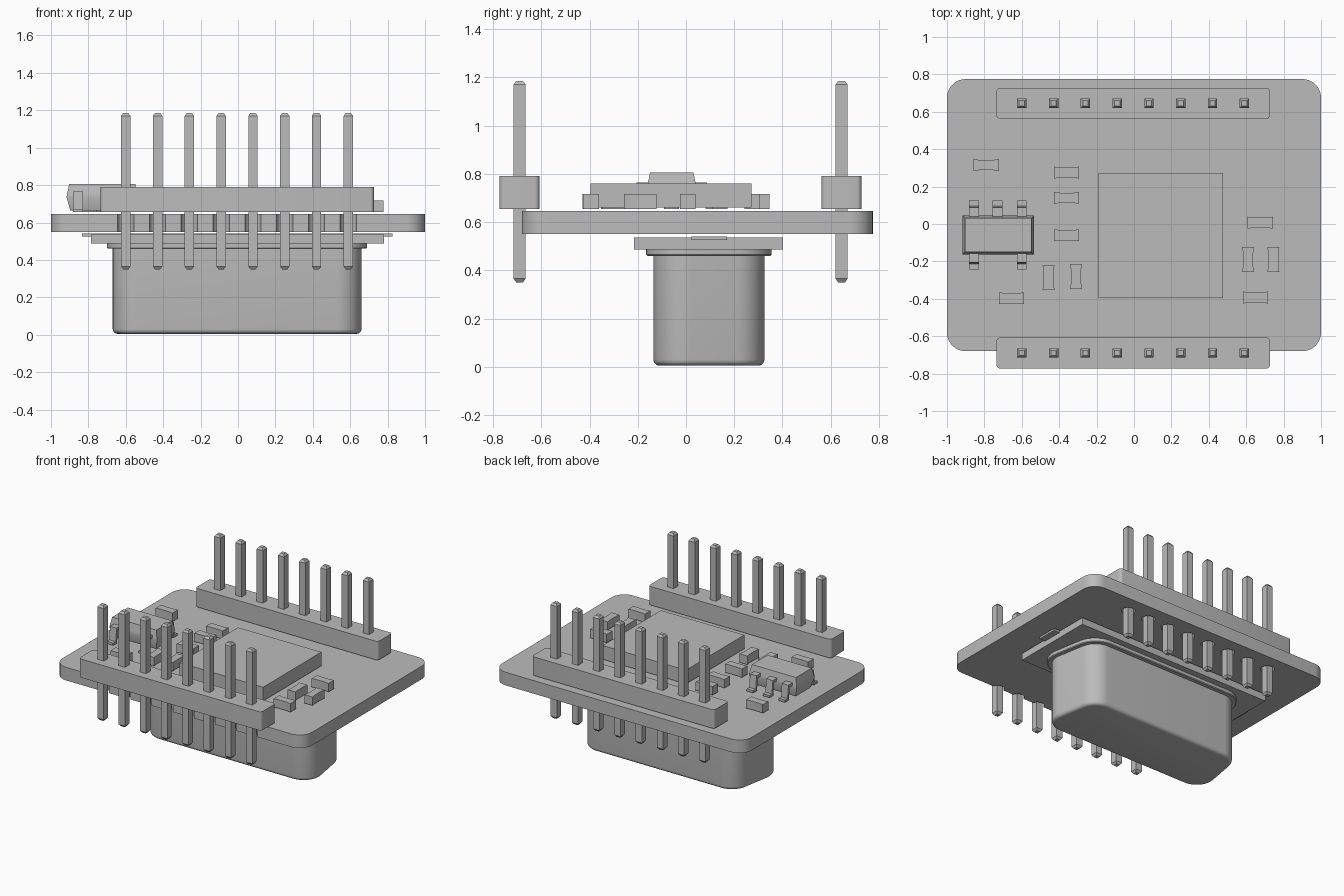
import bpy, bmesh, math

cube = bpy.data.objects.get("Cube")
if cube:
    bpy.data.objects.remove(cube, do_unlink=True)

grey = bpy.data.materials.new("plain_grey")
COLOUR = (0.5, 0.5, 0.5, 1)
grey.diffuse_color = COLOUR
grey.use_nodes = True
grey.node_tree.nodes["Principled BSDF"].inputs["Base Color"].default_value = COLOUR


def finish(bm, mesh):
    """Smooth the round surfaces, keep the corners sharp."""
    bmesh.ops.recalc_face_normals(bm, faces=bm.faces[:])
    for f in bm.faces:
        f.smooth = True
    for e in bm.edges:
        e.smooth = e.calc_face_angle(math.pi) < math.radians(35)
    bm.to_mesh(mesh)
    bm.free()


def loft(name, rings, along_x=False):
    """Closed solid through (outline, height) rings."""
    bm = bmesh.new()
    loops = []
    for outline, h in rings:
        loops.append([bm.verts.new((h, a, b) if along_x else (a, b, h)) for a, b in outline])
    n = len(loops[0])
    for low, high in zip(loops, loops[1:]):
        for i in range(n):
            j = (i + 1) % n
            bm.faces.new((low[i], low[j], high[j], high[i]))
    bm.faces.new(loops[0][::-1])
    bm.faces.new(loops[-1])
    mesh = bpy.data.meshes.new(name)
    finish(bm, mesh)
    mesh.materials.append(grey)
    obj = bpy.data.objects.new(name, mesh)
    bpy.context.scene.collection.objects.link(obj)
    return obj


def prism(name, outline, z0, z1):
    return loft(name, [(outline, z0), (outline, z1)])


def rect(x0, x1, y0, y1, inset=0):
    x0, x1, y0, y1 = x0 + inset, x1 - inset, y0 + inset, y1 - inset
    return [(x0, y0), (x1, y0), (x1, y1), (x0, y1)]


def arc(cx, cy, r, start, end, steps):
    angles = [math.radians(start + (end - start) * i / steps) for i in range(steps + 1)]
    return [(cx + r * math.cos(a), cy + r * math.sin(a)) for a in angles]


def round_rect(x0, x1, y0, y1, r, steps=8):
    corners = [(x1 - r, y1 - r), (x0 + r, y1 - r), (x0 + r, y0 + r), (x1 - r, y0 + r)]
    return [p for i, (x, y) in enumerate(corners) for p in arc(x, y, r, 90 * i, 90 * i + 90, steps)]


def d_shape(r):
    """Rounded trapezoid, wider at the front."""
    c, wide, narrow, front, back, tilt = -0.005, 0.535, 0.5, -0.005, 0.195, 10
    return (arc(c + narrow, back, r, tilt, 90, 12) + arc(c - narrow, back, r, 90, 180 - tilt, 12)
            + arc(c - wide, front, r, 180 - tilt, 270, 12) + arc(c + wide, front, r, -90, tilt, 12))


PIN_X = [-0.6 + 0.17 * i for i in range(8)]
ROWS = {"front": -0.69, "back": 0.645}

# Circuit board with pin holes, which open through the front edge
board = prism("circuit_board", round_rect(-1, 1, -0.68, 0.775, 0.1), 0.55, 0.645)
cutters = []
for y in ROWS.values():
    for x in PIN_X:
        cutter = prism("hole_cutter", arc(x, y, 0.045, 0, 345, 23), 0.5, 0.7)
        cutter.hide_render = True
        cutters.append(cutter)
        cut = board.modifiers.new("pin_hole", "BOOLEAN")
        cut.operation = "DIFFERENCE"
        cut.solver = "EXACT"
        cut.object = cutter
depsgraph = bpy.context.evaluated_depsgraph_get()
bm = bmesh.new()
bm.from_object(board, depsgraph)
board.modifiers.clear()
finish(bm, board.data)
for cutter in cutters:
    bpy.data.objects.remove(cutter, do_unlink=True)

# Pin headers
for side, y in ROWS.items():
    prism(side + "_header", round_rect(-0.735, 0.727, y - 0.083, y + 0.083, 0.02, 4), 0.655, 0.79)
    for x in PIN_X:
        wide = rect(x - 0.025, x + 0.025, y - 0.025, y + 0.025)
        tip = rect(x - 0.014, x + 0.014, y - 0.014, y + 0.014)
        loft(side + "_pin", [(tip, 0.35), (wide, 0.365), (wide, 1.17), (tip, 1.185)])

# Large square chip
prism("main_chip", rect(-0.19, 0.477, -0.395, 0.272), 0.66, 0.76)

# Small five-legged chip with gull-wing legs
body = (-0.917, -0.535, -0.163, 0.045)
loft("small_chip", [(rect(*body, 0.02), 0.665), (rect(*body), 0.735),
                    (rect(*body, 0.004), 0.755), (rect(*body, 0.014), 0.805)])
leg_profile = [(-0.02, 0.745), (0.03, 0.745), (0.04, 0.655), (0.083, 0.655),
               (0.083, 0.672), (0.055, 0.672), (0.045, 0.765), (-0.02, 0.765)]
for side, edge, xs in ((1, 0.042, (-0.855, -0.73, -0.6)), (-1, -0.16, (-0.855, -0.6))):
    profile = [(edge + side * a, b) for a, b in leg_profile]
    for x in xs:
        loft("chip_leg", [(profile, x - 0.026), (profile, x + 0.026)], along_x=True)

# Small components, each with a slight waist between its end caps
PARTS = [(-0.79, 0.315, 0), (-0.36, 0.275, 0), (-0.36, 0.14, 0), (-0.36, -0.06, 0),
         (-0.655, -0.397, 0), (0.675, 0.007, 0), (0.65, -0.393, 0),
         (-0.457, -0.285, 1), (-0.31, -0.28, 1), (0.61, -0.19, 1), (0.745, -0.19, 1)]
waisted = [(-0.067, -0.032), (-0.035, -0.027), (0.035, -0.027), (0.067, -0.032),
           (0.067, 0.032), (0.035, 0.027), (-0.035, 0.027), (-0.067, 0.032)]
for x, y, upright in PARTS:
    outline = [(x - b, y + a) if upright else (x + a, y + b) for a, b in waisted]
    prism("small_component", outline, 0.655, 0.717)

# Connector under the board: flange, side tabs, collar and shell
prism("connector_flange", rect(-0.787, 0.78, -0.215, 0.402), 0.487, 0.537)
prism("flange_tabs", rect(-0.835, 0.827, 0.023, 0.17), 0.526, 0.541)
loft("connector_collar", [(d_shape(0.155), 0.46), (d_shape(0.16), 0.465), (d_shape(0.16), 0.49)])
fillet = [(d_shape(0.105 + 0.025 * math.sin(a)), 0.03 - 0.025 * math.cos(a))
          for a in (math.radians(18 * i) for i in range(6))]
loft("connector_shell", fillet + [(d_shape(0.13), 0.47)])
